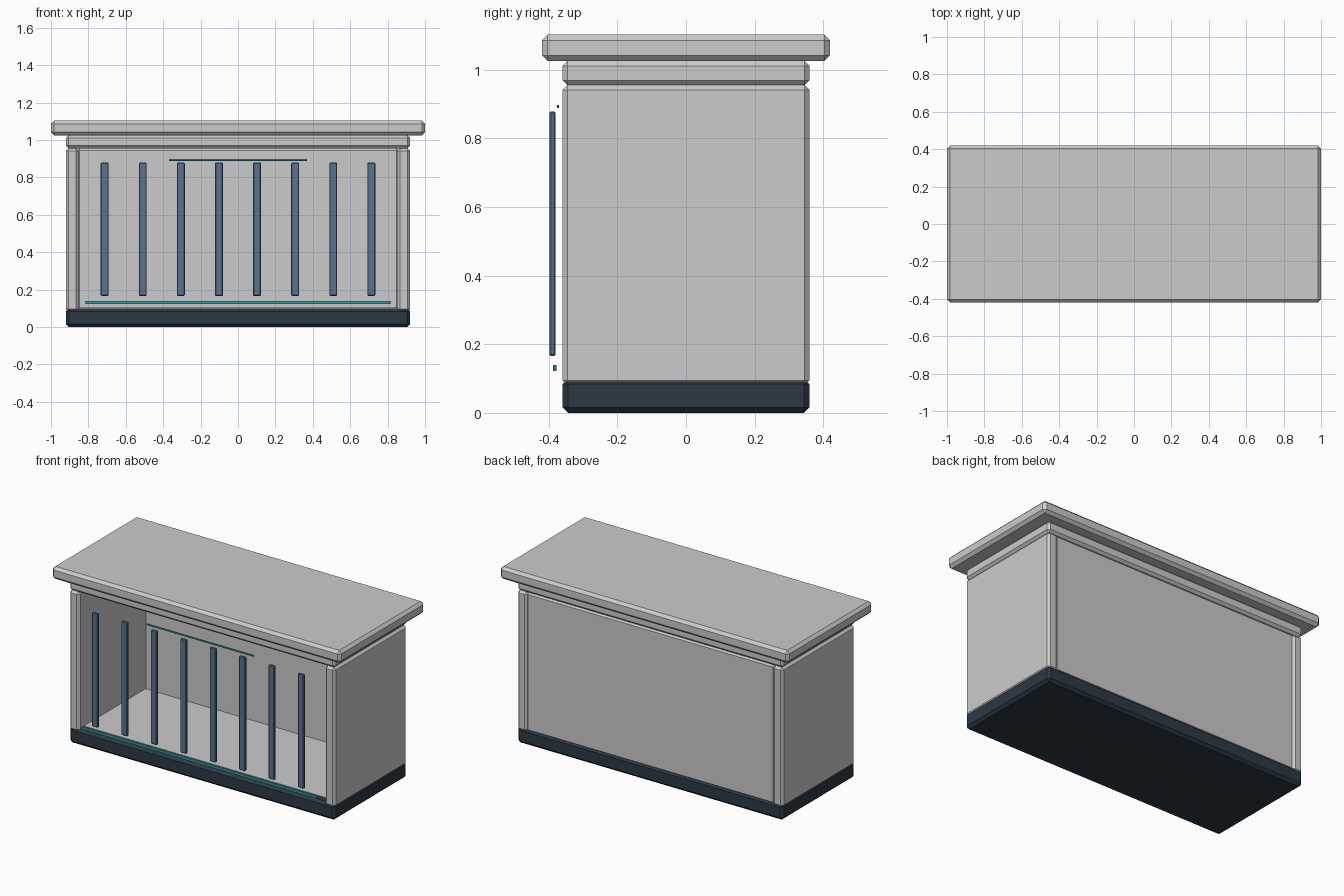
import bpy, bmesh

if "Cube" in bpy.data.objects:
    bpy.data.objects.remove(bpy.data.objects["Cube"])


def material(name, rgb):
    m = bpy.data.materials.new(name)
    m.diffuse_color = (*rgb, 1)
    m.use_nodes = True
    m.node_tree.nodes["Principled BSDF"].inputs["Base Color"].default_value = m.diffuse_color
    return m


def box(name, x, y, z, bevel=0.0, mat=None):
    """Box from (min, max) ranges, with a one-segment chamfer."""
    bm = bmesh.new()
    bmesh.ops.create_cube(bm, size=1)
    for v in bm.verts:
        for i, (lo, hi) in enumerate((x, y, z)):
            v.co[i] = lo + (v.co[i] + 0.5) * (hi - lo)
    if bevel:
        bmesh.ops.bevel(bm, geom=bm.edges[:], offset=bevel, segments=1,
                        profile=0.5, affect='EDGES')
    bmesh.ops.recalc_face_normals(bm, faces=bm.faces[:])
    me = bpy.data.meshes.new(name)
    bm.to_mesh(me)
    bm.free()
    ob = bpy.data.objects.new(name, me)
    bpy.context.collection.objects.link(ob)
    if mat:
        me.materials.append(mat)
    return ob


dark = material("dark_base", (0.025, 0.04, 0.06))
blue = material("blue_slat", (0.10, 0.17, 0.28))
teal = material("teal_strip", (0.03, 0.35, 0.38))

# Plinth, inner floor and back wall
box("plinth", (-0.92, 0.92), (-0.36, 0.36), (0, 0.10), 0.016, dark)
box("floor_board", (-0.86, 0.86), (-0.31, 0.32), (0.085, 0.104))
box("back_panel", (-0.86, 0.86), (0.30, 0.352), (0.085, 0.955), 0.012)

# Side panels
for side, s in (("left", -1), ("right", 1)):
    box(side + "_side_panel", tuple(sorted((s * 0.85, s * 0.92))),
        (-0.36, 0.36), (0.08, 0.956), 0.015)

# Upper band and counter top
box("upper_band", (-0.92, 0.92), (-0.36, 0.36), (0.954, 1.026), 0.015)
box("counter_top", (-1, 1), (-0.42, 0.42), (1.025, 1.103), 0.017)

# Front slats
for i in range(8):
    cx = -0.713 + i * 0.2037
    box(f"front_slat_{i + 1}", (cx - 0.021, cx + 0.021),
        (-0.398, -0.380), (0.166, 0.879), 0.004, blue)

# Light strips
box("lower_light_strip", (-0.815, 0.815), (-0.387, -0.377), (0.122, 0.140), 0.002, teal)
box("upper_light_strip", (-0.37, 0.37), (-0.376, -0.370), (0.888, 0.898), 0.001, teal)
